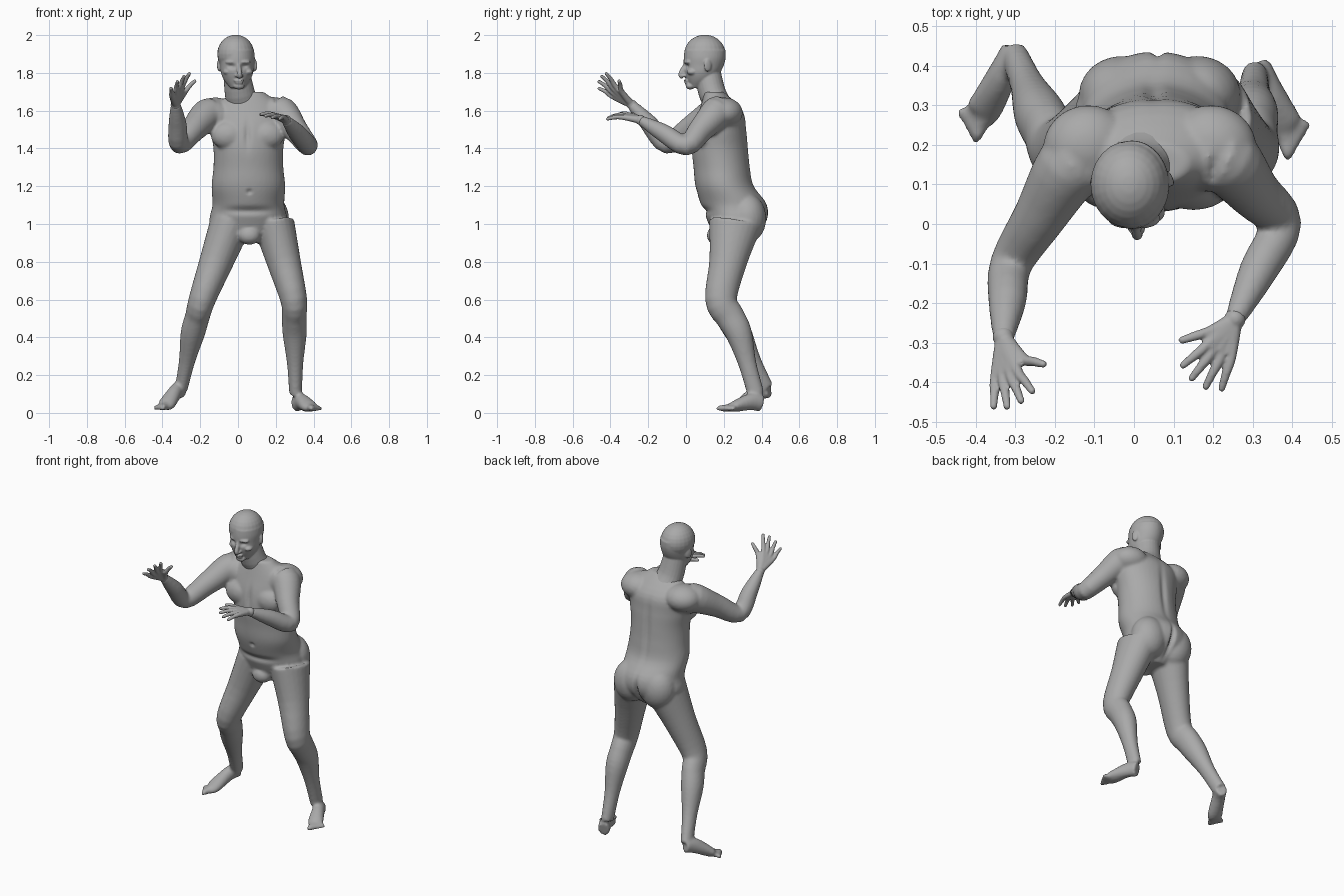
import bpy, bmesh, math
from mathutils import Vector, Matrix

cube = bpy.data.objects.get("Cube")
if cube:
    bpy.data.objects.remove(cube, do_unlink=True)

skin = bpy.data.materials.new("plain_grey")
skin.use_nodes = True
grey = (0.4, 0.4, 0.4, 1)
skin.diffuse_color = grey
skin.node_tree.nodes["Principled BSDF"].inputs["Base Color"].default_value = grey


def smooth_path(stations, steps):
    """Catmull-Rom interpolation of (x, y, z, width, depth) stations."""
    rows = [Vector(s if len(s) == 5 else (*s, s[-1])) for s in stations]
    rows = [rows[0]] + rows + [rows[-1]]
    out = []
    for a, b, c, d in zip(rows, rows[1:], rows[2:], rows[3:]):
        for k in range(steps):
            t = k / steps
            out.append((b * 2 + (c - a) * t + (a * 2 - b * 5 + c * 4 - d) * t * t
                        + (b * 3 - a - c * 3 + d) * t ** 3) / 2)
    return out + [rows[-1]]


def loft(bm, stations, level=False, sides=24, steps=4):
    """Skin elliptical rings along a path; level keeps every ring horizontal."""
    path = smooth_path(stations, steps)
    centres = [Vector(p[:3]) for p in path]
    across, up = Vector((1, 0, 0)), Vector((0, 0, 1))
    rings = []
    for i, p in enumerate(path):
        tangent = centres[min(i + 1, len(path) - 1)] - centres[max(i - 1, 0)]
        tangent = up if level else tangent.normalized()
        u = (across - tangent * across.dot(tangent)).normalized()
        v = tangent.cross(u)
        rings.append([bm.verts.new(centres[i] + u * p[3] * math.cos(a) + v * p[4] * math.sin(a))
                      for a in (math.tau * k / sides for k in range(sides))])
    faces = [bm.faces.new(rings[0][::-1]), bm.faces.new(rings[-1])]
    for low, high in zip(rings, rings[1:]):
        for k in range(sides):
            n = (k + 1) % sides
            faces.append(bm.faces.new((low[k], low[n], high[n], high[k])))
    bmesh.ops.recalc_face_normals(bm, faces=faces)


def column(bm, x, bottom, step, fronts, backs, widths):
    """Stack evenly spaced level rings between a front and a back outline."""
    loft(bm, [(x, (front + back) / 2, bottom + step * i, width, (back - front) / 2)
              for i, (front, back, width) in enumerate(zip(fronts, backs, widths))],
         level=True, sides=40)


def limb(bm, joints, widths, depths):
    """Run a tube through the joints, with one girth at each joint and each mid-bone."""
    points = [Vector(j) for j in joints]
    stops = [points[0]]
    for a, b in zip(points, points[1:]):
        stops += [(a + b) / 2, b]
    loft(bm, [(*p, w, d) for p, w, d in zip(stops, widths, depths)])


def blob(bm, centre, size, turn=0):
    matrix = (Matrix.Translation(centre) @ Matrix.Rotation(math.radians(turn), 4, "Z")
              @ Matrix.Diagonal((*size, 1)))
    bmesh.ops.create_uvsphere(bm, u_segments=24, v_segments=14, radius=1, matrix=matrix)


def digit(bm, base, knuckle, tip, palm, girth):
    """A finger or toe with a slightly arched middle joint."""
    middle = (knuckle + tip) / 2 + Vector((0, 0, girth * 0.4))
    end = tip - (tip - middle).normalized() * girth * 0.5
    loft(bm, [(*base, palm), (*knuckle, girth * 1.2), (*middle, girth), (*end, girth * 0.8)],
         sides=12)
    blob(bm, end, [girth * 0.8] * 3)


def finish(bm, name, voxel, rounds, dents=()):
    """Fuse the overlapping masses into one smooth skin, then press in hollows."""
    mesh = bpy.data.meshes.new(name)
    bm.to_mesh(mesh)
    bm.free()
    obj = bpy.data.objects.new(name, mesh)
    bpy.context.collection.objects.link(obj)
    remesh = obj.modifiers.new("fuse", "REMESH")
    remesh.mode = "VOXEL"
    remesh.voxel_size = voxel
    relax = obj.modifiers.new("relax", "SMOOTH")
    relax.factor = 0.5
    relax.iterations = rounds
    graph = bpy.context.evaluated_depsgraph_get()
    fused = bpy.data.meshes.new_from_object(obj.evaluated_get(graph))
    obj.modifiers.clear()
    obj.data = fused
    bpy.data.meshes.remove(mesh)
    fused.name = name
    for centre, size, push in dents:
        for v in fused.vertices:
            offsets = [(a - b) / s for a, b, s in zip(v.co, centre, size)]
            v.co += Vector(push) * math.exp(-sum(k * k for k in offsets))
    fused.materials.clear()
    fused.materials.append(skin)
    fused.shade_smooth()


# Torso, from crotch to the base of the neck
body = bmesh.new()
column(body, 0.055, 0.9, 0.1,
       fronts=(.16, .12, .08, .05, .04, .03, .04, .07, .1),
       backs=(.32, .42, .43, .36, .34, .33, .32, .3, .2),
       widths=(.07, .2, .19, .195, .185, .185, .2, .2, .08))
for s in (-1, 1):
    blob(body, (.065 + s * .095, .325, 1.03), (.11, .1, .13))          # buttock
    blob(body, (.05 + s * .1, .095, 1.47), (.095, .06, .075))          # chest muscle
    blob(body, (.04 + s * .16, .2, 1.59), (.11, .1, .08), s * -15)     # shoulder blade
blob(body, (.06, .16, .94), (.06, .05, .05))

# Arms: chest, shoulder, elbow, wrist
arm_girths = (.09, .09, .087, .067, .054, .048, .026)
for joints in (((.15, .18, 1.58), (.235, .16, 1.585), (.37, 0, 1.415), (.255, -.24, 1.55)),
               ((-.08, .18, 1.56), (-.165, .14, 1.575), (-.31, -.1, 1.425), (-.33, -.29, 1.635))):
    limb(body, joints, arm_girths, arm_girths)

# Legs: hip, knee, calf, ankle
for joints in (((.19, .26, 1), (.295, .185, .6), (.3, .28, .42), (.305, .37, .1)),
               ((-.04, .26, 1), (-.19, .185, .6), (-.24, .28, .42), (-.3, .42, .13))):
    limb(body, joints,
         widths=(.11, .09, .071, .065, .064, .043, .034),
         depths=(.14, .1, .084, .078, .07, .048, .045))

# Feet: heel, ball, big toe tip, little toe tip
for foot in (((.31, .4, .05), (.375, .26, .035), (.39, .165, .018), (.445, .25, .018)),
             ((-.3, .44, .125), (-.375, .295, .05), (-.4, .21, .02), (-.445, .28, .022))):
    heel, ball, big_toe, little_toe = map(Vector, foot)
    arch = Vector((0, 0, .015))
    toe_line = ball.lerp((big_toe + little_toe) / 2, .4)
    loft(body, [(*heel, .035, .045), (*(heel.lerp(ball, .4) + arch), .037, .045),
                (*ball, .046, .03), (*toe_line, .042, .02)])
    for k in range(5):
        tip = big_toe.lerp(little_toe, k / 4)
        digit(body, ball, ball.lerp(tip, .6), tip, .02, .016 - .001 * k)

finish(body, "body", .009, 5, [
    ((.06, .44, .99), (.012, .08, .09), (0, -.03, 0)),     # cleft
    ((.05, .34, 1.38), (.02, .06, .17), (0, -.012, 0)),    # spine groove
    ((.05, .03, 1.47), (.015, .05, .07), (0, .012, 0)),    # breastbone
    ((.06, .04, 1.17), (.012, .04, .012), (0, .015, 0)),   # navel
    ((.06, .09, 1.07), (.17, .05, .02), (0, .015, 0))])    # fold under the belly

# Head and neck
head = bmesh.new()
loft(head, [(.03, .18, 1.62, .09, .07), (.01, .14, 1.69, .08, .072), (-.01, .11, 1.82, .07, .07)])
column(head, -.005, 1.72, .04,
       fronts=(.02, .003, -.01, -.012, -.012, -.008),
       backs=(.08, .15, .18, .2, .21, .21),
       widths=(.035, .068, .085, .09, .094, .09))
blob(head, (-.012, .1, 1.9), (.098, .11, .102))            # cranium
loft(head, [(.004, -.005, 1.845, .01), (.008, -.028, 1.792, .014), (.008, -.015, 1.778, .012)],
     sides=12)                                             # nose
blob(head, (.005, .022, 1.73), (.03, .024, .018))          # chin
blob(head, (.006, 0, 1.759), (.027, .012, .007))           # upper lip
blob(head, (.006, .003, 1.747), (.023, .012, .006))        # lower lip
for s in (-1, 1):
    blob(head, (s * .036, .006, 1.857), (.032, .016, .011), s * 15)    # brow
    blob(head, (s * .05, .035, 1.805), (.028, .032, .018), s * 30)     # cheekbone
    blob(head, (s * .094 - .005, .115, 1.84), (.009, .022, .034), s * 25)    # ear
    blob(head, (s * .014 + .007, -.012, 1.785), (.009, .011, .008))    # nostril wing
finish(head, "head", .005, 4, [((s * .034, -.005, 1.835), (.02, .03, .012), (0, .014, 0))
                               for s in (-1, 1)])

# Hands: wrist, then knuckle and tip of the thumb, index and little fingers
hands = {
    "left_hand": ((.255, -.24, 1.55), (.195, -.27, 1.57), (.116, -.295, 1.58),
                  (.18, -.31, 1.58), (.12, -.36, 1.58), (.245, -.335, 1.565), (.22, -.42, 1.555)),
    "right_hand": ((-.33, -.285, 1.63), (-.28, -.34, 1.7), (-.225, -.355, 1.76),
                   (-.295, -.37, 1.725), (-.255, -.425, 1.8), (-.35, -.39, 1.675),
                   (-.355, -.465, 1.72))}
for name, points in hands.items():
    wrist, thumb, thumb_tip, index, index_tip, little, little_tip = map(Vector, points)
    hand = bmesh.new()
    blob(hand, wrist, [.027] * 3)
    digit(hand, wrist, thumb, thumb_tip, .02, .012)
    for k in range(4):
        # Fingers fan evenly, the middle ones reaching further
        knuckle, tip = index.lerp(little, k / 3), index_tip.lerp(little_tip, k / 3)
        reach = (tip - knuckle).normalized() * math.sin(math.pi * k / 3) * .02
        digit(hand, wrist, knuckle + reach / 2, tip + reach, .02, .0115)
    # Palm webbing between the knuckles
    for k in range(4):
        web = thumb.lerp(index, .5) if k == 3 else index.lerp(little, (k + .5) / 3)
        loft(hand, [(*wrist, .02), (*web.lerp(wrist, .5), .018), (*web, .013)], sides=12)
    finish(hand, name, .0045, 3)
